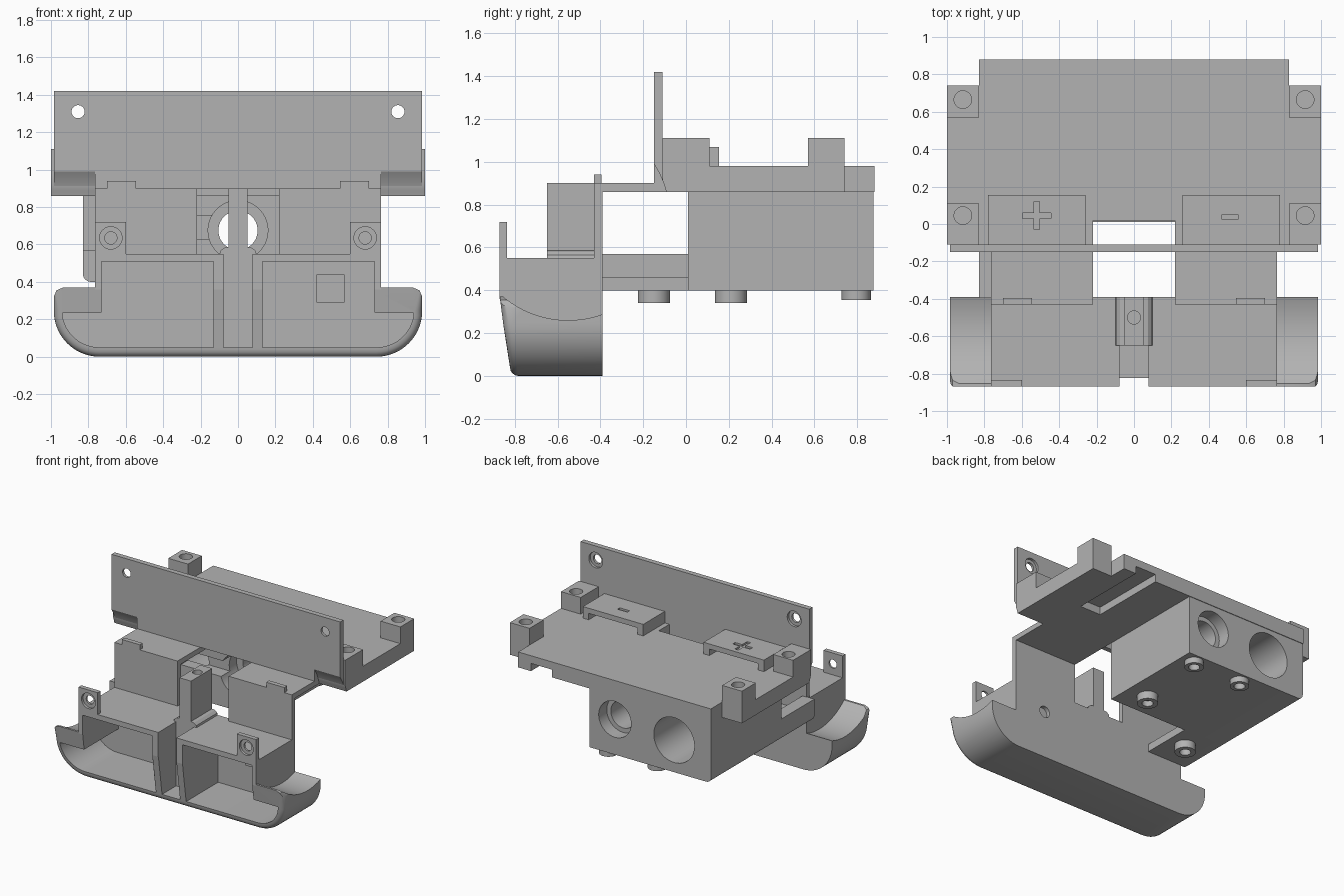
import bpy, bmesh, math
from mathutils import Matrix

if "Cube" in bpy.data.objects:
    bpy.data.objects.remove(bpy.data.objects["Cube"])

GREY = (0.45, 0.45, 0.45, 1)
mat = bpy.data.materials.new("plain grey")
mat.use_nodes = True
mat.diffuse_color = GREY
mat.node_tree.nodes["Principled BSDF"].inputs["Base Color"].default_value = GREY
parts = []


def make(name, bm):
    bmesh.ops.recalc_face_normals(bm, faces=bm.faces)
    me = bpy.data.meshes.new(name)
    bm.to_mesh(me)
    bm.free()
    me.materials.append(mat)
    ob = bpy.data.objects.new(name, me)
    bpy.context.scene.collection.objects.link(ob)
    parts.append(ob)
    return ob


def prism(name, pts, y0, y1):
    """Extrude an x,z outline along y."""
    bm = bmesh.new()
    face = bm.faces.new([bm.verts.new((x, y0, z)) for x, z in pts])
    out = bmesh.ops.extrude_face_region(bm, geom=[face])
    for v in out["geom"]:
        if isinstance(v, bmesh.types.BMVert):
            v.co.y = y1
    return make(name, bm)


def box(name, x0, x1, y0, y1, z0, z1):
    x0, x1 = sorted((x0, x1))
    return prism(name, [(x0, z0), (x1, z0), (x1, z1), (x0, z1)], y0, y1)


def cyl(name, axis, centre, r, length, r2=None, n=40):
    rot = {"x": Matrix.Rotation(math.pi / 2, 4, "Y"),
           "y": Matrix.Rotation(math.pi / 2, 4, "X"), "z": Matrix()}[axis]
    bm = bmesh.new()
    bmesh.ops.create_cone(bm, cap_ends=True, segments=n, radius1=r, radius2=r if r2 is None else r2,
                          depth=length, matrix=Matrix.Translation(centre) @ rot)
    return make(name, bm)


def combine(ob, others, op="DIFFERENCE"):
    """Apply booleans and remove the tools."""
    for o in others:
        m = ob.modifiers.new("bool", "BOOLEAN")
        m.operation, m.object, m.solver = op, o, "EXACT"
        bpy.context.view_layer.objects.active = ob
        bpy.ops.object.modifier_apply(modifier=m.name)
        parts.remove(o)
        bpy.data.objects.remove(o)
    return ob


def arc(cx, cz, rx, rz, a0, a1, n=14):
    return [(cx + rx * math.cos(math.radians(a0 + (a1 - a0) * i / n)),
             cz + rz * math.sin(math.radians(a0 + (a1 - a0) * i / n))) for i in range(n + 1)]


def wheel(s):
    """Wheel clearance on one side."""
    return cyl("wheel_cut", "x", (s * 1.165, -0.55, 0.735), 0.475, 0.8, n=96)


# Front tray: rounded trough with a slanted, softened front
half = arc(0.74, 0.245, 0.245, 0.245, -90, 0) + [(0.985, 0.32), (0.97, 0.355), (0.935, 0.37)]
tray = prism("front_tray", half + [(-x, z) for x, z in reversed(half)], -0.87, -0.39)
bm = bmesh.new()
bm.from_mesh(tray.data)
for v in bm.verts:
    if v.co.y < -0.8:
        v.co.y += (0.37 - v.co.z) * 0.13
edges = [e for e in bm.edges if all(v.co.y < -0.8 and v.co.z < 0.33 for v in e.verts)]
bmesh.ops.bevel(bm, geom=edges, offset=0.04, segments=4, profile=0.5, affect="EDGES")
bm.to_mesh(tray.data)
bm.free()
combine(tray, [box("upper", -0.765, 0.765, -0.87, -0.39, 0.36, 0.55)], "UNION")
for s in (-1, 1):
    pocket = [(0.13, 0.05)] + arc(0.74, 0.245, 0.2, 0.195, -90, -3) + [(0.73, 0.235), (0.73, 0.51), (0.13, 0.51)]
    combine(tray, [prism("pocket", [(s * x, z) for x, z in pocket], -1.1, -0.43), wheel(s)])
combine(tray, [box("channel", -0.078, 0.078, -1.1, -0.65, 0.05, 0.7),
               cyl("wire_hole", "y", (0.5, -0.39, 0.37), 0.045, 0.06)])
box("inner_block", 0.42, 0.57, -0.435, -0.36 - 0.15, 0.29, 0.44)

# Centre post with flared foot
post = box("centre_post", -0.05, 0.05, -0.65, -0.39, 0.5, 0.9)
combine(post, [cyl("screw", "z", (0, -0.5, 0.9), 0.035, 0.3)])
prism("post_foot", [(-0.1, 0.54), (0.1, 0.54), (0.095, 0.565), (0.075, 0.582), (0.05, 0.586),
                    (-0.05, 0.586), (-0.075, 0.582), (-0.095, 0.565)], -0.65, -0.39)

# Bulkhead, bridge, clips and screw tabs on both sides
for s, side in ((-1, "right"), (1, "left")):
    box(side + "_bulkhead", s * 0.22, s * 0.765, -0.43, -0.39, 0.54, 0.9)
    box(side + "_bridge", s * 0.22, s * 0.765, -0.4, -0.1, 0.86, 0.9)
    box(side + "_clip", s * 0.545, s * 0.7, -0.43, -0.395, 0.89, 0.94)
    tab = box(side + "_screw_tab", s * 0.6, s * 0.765, -0.87, -0.835, 0.54, 0.72)
    combine(tab, [cyl("hole", "y", (s * 0.68, -0.85, 0.635), 0.033, 0.2),
                  cyl("sink", "y", (s * 0.68, -0.87, 0.635), 0.06, 0.04)])

# Upright panel with screw holes and wheel clearance
panel = box("upright_panel", -0.985, 0.985, -0.15, -0.11, 0.86, 1.42)
combine(panel, [box("underside", -0.765, 0.765, -0.3, 0, 0.7, 0.9)])
for s in (-1, 1):
    combine(panel, [wheel(s), cyl("hole", "y", (s * 0.855, -0.13, 1.31), 0.035, 0.3),
                    cyl("sink", "y", (s * 0.855, -0.11, 1.31), 0.06, 0.04)])

# Rear deck with open front notch, stepped rear corners and underside slot
deck = box("rear_deck", -1, 1, -0.11, 0.88, 0.86, 0.98)
combine(deck, [box("notch", -0.22, 0.22, -0.3, 0.02, 0.7, 1.1),
               box("corner", -1.2, -0.83, 0.74, 1, 0.7, 1.1),
               box("corner", 0.83, 1.2, 0.74, 1, 0.7, 1.1),
               box("slot", 0.54, 0.72, 0.27, 1, 0.7, 0.92), wheel(-1), wheel(1)])

# Corner posts and raised terminal covers
for s, side in ((-1, "right"), (1, "left")):
    for y0, y1, yc, end in ((-0.11, 0.11, 0.045, "front"), (0.57, 0.74, 0.665, "rear")):
        p = box(f"{side}_{end}_post", s * 0.83, s, y0, y1, 0.97, 1.11)
        combine(p, [cyl("screw", "z", (s * 0.915, yc, 1.11), 0.047, 0.2)])
    cover = box(side + "_terminal_cover", s * 0.26, s * 0.78, -0.11, 0.155, 0.97, 1.07)
    combine(cover, [box("gap", s * 0.31, s * 0.73, -0.3, 0.3, 0.9, 1.03)])
    if s < 0:
        combine(cover, [box("mark", -0.595, -0.445, 0.03, 0.06, 1.055, 1.2),
                        box("mark", -0.535, -0.505, -0.03, 0.12, 1.055, 1.2)])
    else:
        combine(cover, [box("mark", 0.47, 0.555, 0.023, 0.05, 1.055, 1.2)])

# Rear housing with sensor bore, large bore and wire channel
corner = arc(-0.785, 0.445, 0.045, 0.045, 180, 270, 6)
housing = prism("rear_housing", corner + [(0.22, 0.4), (0.22, 0.865), (-0.83, 0.865)], 0.01, 0.875)
combine(housing, [cyl("bore", "y", (0, 0.4, 0.675), 0.105, 2),
                  cyl("front_bore", "y", (0, 0.01, 0.675), 0.16, 0.4),
                  cyl("rear_bore", "y", (0, 0.875, 0.675), 0.14, 0.2),
                  cyl("large_bore", "y", (-0.51, 0.6, 0.65), 0.175, 1.0),
                  box("wire_channel", -0.5, -0.1, -0.1, 0.12, 0.63, 0.755)])

# Side arm joining tray and housing
prism("side_arm", corner + [(-0.46, 0.4), (-0.46, 0.46), (-0.73, 0.46), (-0.73, 0.57), (-0.83, 0.57)], -0.395, 0.02)

# Screw bosses below
for i, (x, y, r, z) in enumerate([(-0.6, -0.15, 0.075, 0.34), (0.05, 0.21, 0.075, 0.34),
                                  (0.11, 0.795, 0.068, 0.355), (-0.31, 0.795, 0.068, 0.355)]):
    boss = cyl(f"boss_{i + 1}", "z", (x, y, (z + 0.41) / 2), r, 0.41 - z)
    combine(boss, [cyl("screw", "z", (x, y, z), 0.04, 0.09)])

# Smooth curved surfaces, keep hard edges
bpy.ops.object.select_all(action="DESELECT")
for ob in parts:
    ob.select_set(True)
bpy.context.view_layer.objects.active = parts[0]
bpy.ops.object.shade_smooth_by_angle(angle=math.radians(30))
